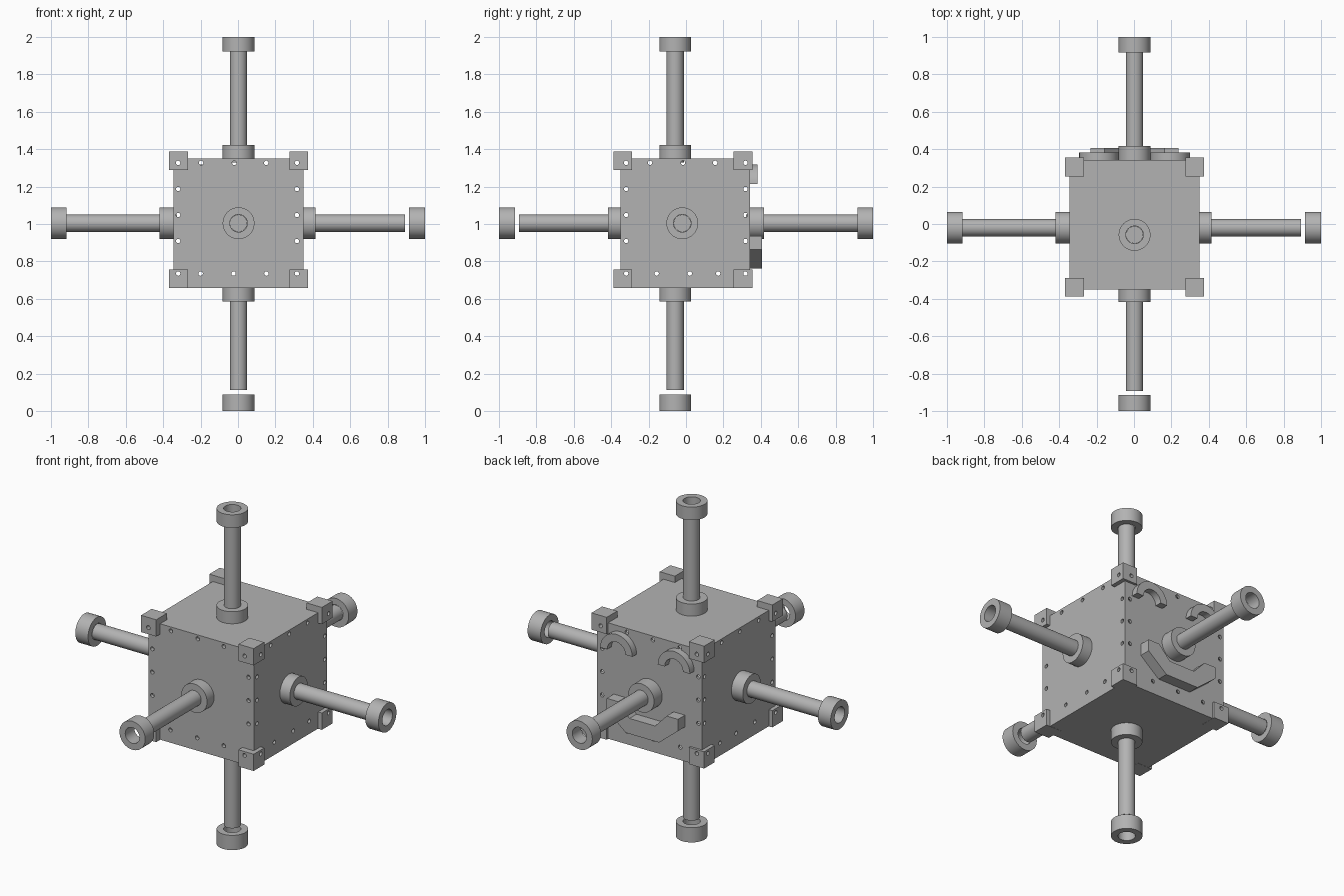
import bpy, bmesh, math
from mathutils import Matrix, Vector

if "Cube" in bpy.data.objects:
    bpy.data.objects.remove(bpy.data.objects["Cube"])

grey = bpy.data.materials.new("plain_grey")
grey.use_nodes = True
grey.diffuse_color = (0.45, 0.45, 0.45, 1)
grey.node_tree.nodes["Principled BSDF"].inputs["Base Color"].default_value = (0.45, 0.45, 0.45, 1)


def finish(bm, name, smooth=False):
    bmesh.ops.recalc_face_normals(bm, faces=bm.faces)
    mesh = bpy.data.meshes.new(name)
    bm.to_mesh(mesh)
    bm.free()
    mesh.materials.append(grey)
    ob = bpy.data.objects.new(name, mesh)
    bpy.context.collection.objects.link(ob)
    bpy.ops.object.select_all(action='DESELECT')
    ob.select_set(True)
    bpy.context.view_layer.objects.active = ob
    if smooth:
        bpy.ops.object.shade_smooth_by_angle(angle=math.radians(35))
    return ob


def box(name, lo, hi):
    bm = bmesh.new()
    lo, hi = Vector(lo), Vector(hi)
    m = Matrix.Translation((lo + hi) / 2) @ Matrix.Diagonal((*(hi - lo), 1))
    bmesh.ops.create_cube(bm, size=1, matrix=m)
    return finish(bm, name)


def lathe(name, profile, axis, origin):
    """Spin a closed (radius, distance) profile about an axis."""
    turn = Vector((0, 0, 1)).rotation_difference(Vector(axis)).to_matrix().to_4x4()
    bm = bmesh.new()
    verts = [bm.verts.new((r, 0, d)) for r, d in profile]
    edges = [bm.edges.new((verts[i - 1], verts[i])) for i in range(len(verts))]
    bmesh.ops.spin(bm, geom=verts + edges, cent=(0, 0, 0), axis=(0, 0, 1),
                   angle=math.tau, steps=48)
    bmesh.ops.remove_doubles(bm, verts=bm.verts, dist=1e-5)
    bmesh.ops.transform(bm, matrix=Matrix.Translation(origin) @ turn, verts=bm.verts)
    return finish(bm, name, True)


def plate(name, outline, y0, y1, smooth=False):
    """Extrude an x-z outline from y0 to y1."""
    bm = bmesh.new()
    face = bm.faces.new([bm.verts.new((x, y0, z)) for x, z in outline])
    out = bmesh.ops.extrude_face_region(bm, geom=[face])
    moved = [v for v in out["geom"] if isinstance(v, bmesh.types.BMVert)]
    bmesh.ops.translate(bm, verts=moved, vec=(0, y1 - y0, 0))
    return finish(bm, name, smooth)


def drill(name, axis, spots):
    """Cutter made of long thin rods through the body."""
    bm = bmesh.new()
    for across, z in spots:
        if axis == "y":
            m = Matrix.Translation((across, 0, z)) @ Matrix.Rotation(math.pi / 2, 4, 'X')
        else:
            m = Matrix.Translation((0, across, z)) @ Matrix.Rotation(math.pi / 2, 4, 'Y')
        bmesh.ops.create_cone(bm, cap_ends=True, segments=12, radius1=0.012,
                              radius2=0.012, depth=2, matrix=m)
    ob = finish(bm, name)
    ob.hide_render = True
    return ob


# Body cube
X0, X1, Y0, Y1, Z0, Z1 = -0.345, 0.35, -0.351, 0.341, 0.659, 1.35
drilled = [box("body", (X0, Y0, Z0), (X1, Y1, Z1))]

# Corner brackets
for sx, x in (("right", -0.368), ("left", 0.275)):
    for sy, y in (("front", -0.388), ("back", 0.255)):
        for sz, z in (("lower", 0.658), ("upper", 1.288)):
            drilled.append(box(f"{sz}_{sy}_{sx}_bracket", (x, y, z),
                               (x + 0.1, y + 0.1, z + 0.1)))

# Bolt holes running right through the body in both horizontal directions
rows = (1.187, 1.048, 0.909)
TOP, LOW = 1.327, 0.735


def hole_spots(side0, side1, top, low):
    ends = (side0, side1)
    return ([(s, z) for s in ends for z in (TOP, *rows, LOW)]
            + [(s, TOP) for s in top] + [(s, LOW) for s in low])


cutters = [
    drill("front_back_drill", "y", hole_spots(-0.32, 0.315, (-0.197, -0.02, 0.151),
                                              (-0.2, -0.024, 0.152))),
    drill("side_drill", "x", hole_spots(-0.32, 0.318, (-0.192, -0.016, 0.156),
                                        (-0.157, 0.02, 0.172))),
]
for ob in drilled:
    bpy.context.view_layer.objects.active = ob
    for cutter in cutters:
        mod = ob.modifiers.new("holes", 'BOOLEAN')
        mod.operation = 'DIFFERENCE'
        mod.solver = 'EXACT'
        mod.object = cutter
        bpy.ops.object.modifier_apply(modifier=mod.name)
for cutter in cutters:
    bpy.data.objects.remove(cutter)

# Six arms: name, direction, axis origin, wall, hub end, post end, cap start
C = 0.003
arms = [
    ("left", (1, 0, 0), (0, -0.02, 1.004), X1, 0.415, 0.894, 0.914),
    ("right", (-1, 0, 0), (0, -0.02, 1.004), -X0, 0.42, 0.916, 0.916),
    ("front", (0, -1, 0), (C, 0, 1.004), -Y0, 0.417, 0.894, 0.915),
    ("back", (0, 1, 0), (C, 0, 1.004), Y1, 0.418, 0.918, 0.918),
    ("upper", (0, 0, 1), (C, -0.058, 1), Z1 - 1, 0.422, 0.922, 0.922),
    ("lower", (0, 0, -1), (C, -0.058, 1), 1 - Z0, 0.414, 0.888, 0.912),
]
POST, HOLE, RIM = 0.046, 0.047, 0.085
for name, axis, origin, wall, hub, end, cap in arms:
    lathe(f"{name}_hub", [(POST, wall - 0.01), (RIM, wall - 0.01), (RIM, hub), (POST, hub)],
          axis, origin)
    lathe(f"{name}_post", [(0, wall - 0.02), (POST, wall - 0.02), (POST, end), (0, end)],
          axis, origin)
    lathe(f"{name}_end_ring", [(HOLE, cap), (RIM, cap), (RIM, 1), (HOLE, 1)], axis, origin)

# Arched eyes on the back
steps = 20
arc = [(math.cos(math.pi * i / steps), math.sin(math.pi * i / steps)) for i in range(steps + 1)]
for name, cx in (("left_eye", 0.193), ("right_eye", -0.187)):
    ring = [(cx + 0.106 * c, 1.213 + 0.106 * s) for c, s in arc]
    ring += [(cx + 0.06 * c, 1.213 + 0.06 * s) for c, s in reversed(arc)]
    plate(name, ring, Y1 - 0.01, 0.382, True)

# Smiling mouth on the back
half = [(0.11, 0.763), (0.235, 0.865), (0.235, 0.935), (0.16, 0.935), (0.085, 0.855)]
mouth = [(x + C, z) for x, z in half] + [(C - x, z) for x, z in reversed(half)]
plate("mouth", mouth, Y1 - 0.01, 0.407)
